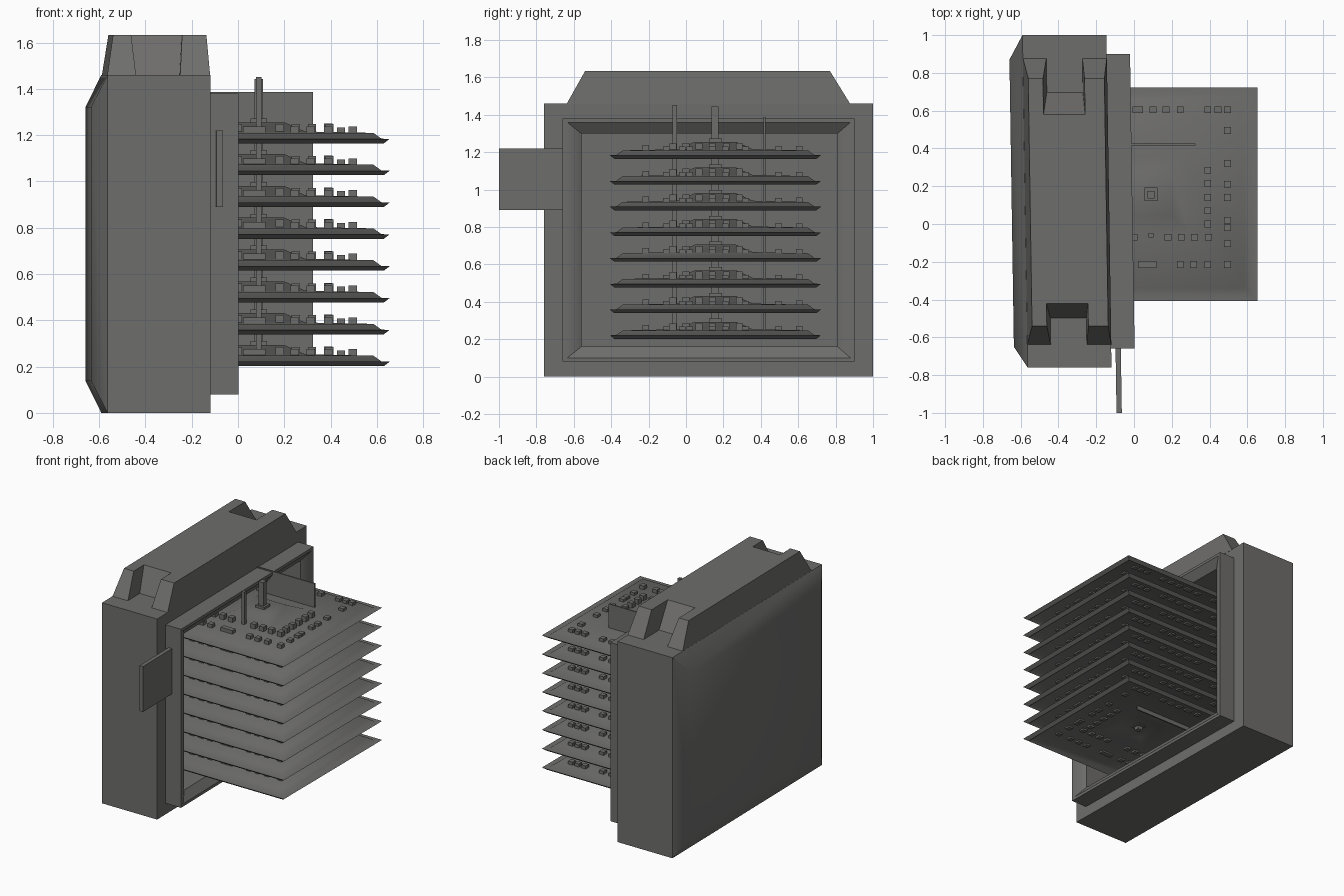
import bpy, bmesh, math
from mathutils import Vector

if "Cube" in bpy.data.objects:
    bpy.data.objects.remove(bpy.data.objects["Cube"])

grey = bpy.data.materials.new("dark_grey")
grey.diffuse_color = (0.155, 0.154, 0.150, 1)
grey.use_nodes = True
grey.node_tree.nodes["Principled BSDF"].inputs["Base Color"].default_value = grey.diffuse_color
SKEW = 0.0155  # the housing sits slightly askew to the trays


def finish(name, bm, skew=False, smooth=True):
    if skew:
        for v in bm.verts:
            v.co.x -= SKEW * v.co.y
    bmesh.ops.recalc_face_normals(bm, faces=bm.faces)
    me = bpy.data.meshes.new(name)
    bm.to_mesh(me)
    bm.free()
    me.materials.append(grey)
    return place(name, me, 0, smooth)


def place(name, me, z, smooth=False):
    ob = bpy.data.objects.new(name, me)
    bpy.context.collection.objects.link(ob)
    ob.location.z = z
    if smooth:
        bpy.ops.object.select_all(action='DESELECT')
        ob.select_set(True)
        bpy.context.view_layer.objects.active = ob
        bpy.ops.object.shade_smooth_by_angle(angle=math.radians(35))
    return ob


def loft(bm, rings, caps=True, closed=False):
    """Join successive four-point rings with quads."""
    vs = [[bm.verts.new(p) for p in r] for r in rings]
    pairs = list(zip(vs, vs[1:])) + ([(vs[-1], vs[0])] if closed else [])
    for a, b in pairs:
        for i in range(4):
            j = (i + 1) % 4
            bm.faces.new((a[i], a[j], b[j], b[i]))
    if caps:
        bm.faces.new(vs[0])
        bm.faces.new(vs[-1])


def ring_x(x, y0, y1, z0, z1):
    return [(x, y0, z0), (x, y1, z0), (x, y1, z1), (x, y0, z1)]


def ring_z(z, x0, x1, y0, y1):
    return [(x0, y0, z), (x1, y0, z), (x1, y1, z), (x0, y1, z)]


def box(bm, x0, x1, y0, y1, z0, z1):
    loft(bm, [ring_z(z0, x0, x1, y0, y1), ring_z(z1, x0, x1, y0, y1)])


# Housing: chamfered back, hollow towards the trays
bm = bmesh.new()
opening = (-0.56, 0.81, 0.16, 1.30)
loft(bm, [ring_x(-0.646, -0.65, 0.87, 0.14, 1.32),
          ring_x(-0.575, -0.76, 1.0, 0, 1.46),
          ring_x(-0.131, -0.76, 1.0, 0, 1.46),
          ring_x(-0.131, *opening),
          ring_x(-0.52, *opening)])
finish("housing", bm, skew=True)

# Door frame around the opening, with a sloped inner lip
bm = bmesh.new()
outer = (-0.66, 0.90, 0.08, 1.38)
loft(bm, [ring_x(-0.131, *outer), ring_x(-0.007, *outer),
          ring_x(-0.007, -0.635, 0.88, 0.10, 1.36),
          ring_x(-0.05, *opening), ring_x(-0.131, *opening)],
     caps=False, closed=True)
finish("door_frame", bm, skew=True)

# Top cap: tapered centre block with two sloping struts at each end
bm = bmesh.new()
Z0, Z1 = 1.455, 1.633
loft(bm, [ring_z(Z0, -0.575, -0.13, -0.50, 0.70),
          ring_z(Z1, -0.548, -0.145, -0.42, 0.58)])
for x0, x1, t0, t1 in ((-0.575, -0.45, -0.548, -0.47), (-0.26, -0.13, -0.25, -0.145)):
    loft(bm, [ring_z(Z0, x0, x1, -0.64, -0.45), ring_z(Z1, t0, t1, -0.54, -0.40)])
    loft(bm, [ring_z(Z0, x0, x1, 0.65, 0.88), ring_z(Z1, t0, t1, 0.55, 0.77)])
finish("top_cap", bm, skew=True)

# Side tab
bm = bmesh.new()
box(bm, -0.108, -0.08, -1.0, -0.64, 0.89, 1.22)
finish("side_tab", bm, skew=True, smooth=False)

# Tray: thin pressed sheet with raised centre and small blocks
CX, CY = 0.09, 0.157


def square(h, z):
    return ring_z(z, CX - h, CX + h, CY - h, CY + h)


bm = bmesh.new()
loft(bm, [square(h, z) for h, z in (
    (0.11, 0.282), (0.20, 0.242), (0.49, 0.238), (0.54, 0.202), (0.565, 0.221),
    (0.53, 0.222), (0.495, 0.247), (0.20, 0.253), (0.11, 0.293))])
blocks = [(x, 0.605, 0.27) for x in (0.03, 0.10, 0.17, 0.245, 0.39, 0.445, 0.495)]
blocks += [(0.495, y, 0.268) for y in (0.495, 0.32, 0.21, 0.14, 0.02, -0.02, -0.105)]
blocks += [(0.39, y, 0.287) for y in (0.285, 0.215, 0.14, 0.07, 0.0)]
blocks += [(x, -0.07, 0.285) for x in (0.18, 0.25, 0.32, 0.395)]
blocks += [(x, -0.215, 0.275) for x in (0.04, 0.07, 0.10, 0.245, 0.315, 0.39, 0.495)]
# the hidden half repeats the visible blocks
blocks += [(2 * CX - x, y, z) for x, y, z in blocks if x > 0.15]
for x, y, z in blocks:
    box(bm, x - 0.018, x + 0.018, y - 0.018, y + 0.018, 0.228, z)
# centre stud
box(bm, CX - 0.035, CX + 0.035, CY - 0.035, CY + 0.035, 0.275, 0.31)
tray = finish("tray_1", bm)
for i in range(1, 8):
    place(f"tray_{i + 1}", tray.data, i * 0.1375)

# Posts through the stack
for name, y, h, top in (("thin_post", -0.06, 0.0125, 1.452), ("thick_post", 0.155, 0.019, 1.443)):
    bm = bmesh.new()
    box(bm, CX - h, CX + h, y - h, y + h, 0.25, top)
    finish(name, bm, smooth=False)

# Upright divider plate
bm = bmesh.new()
box(bm, -0.14, 0.325, 0.415, 0.425, 0.21, 1.387)
finish("divider_plate", bm, smooth=False)
